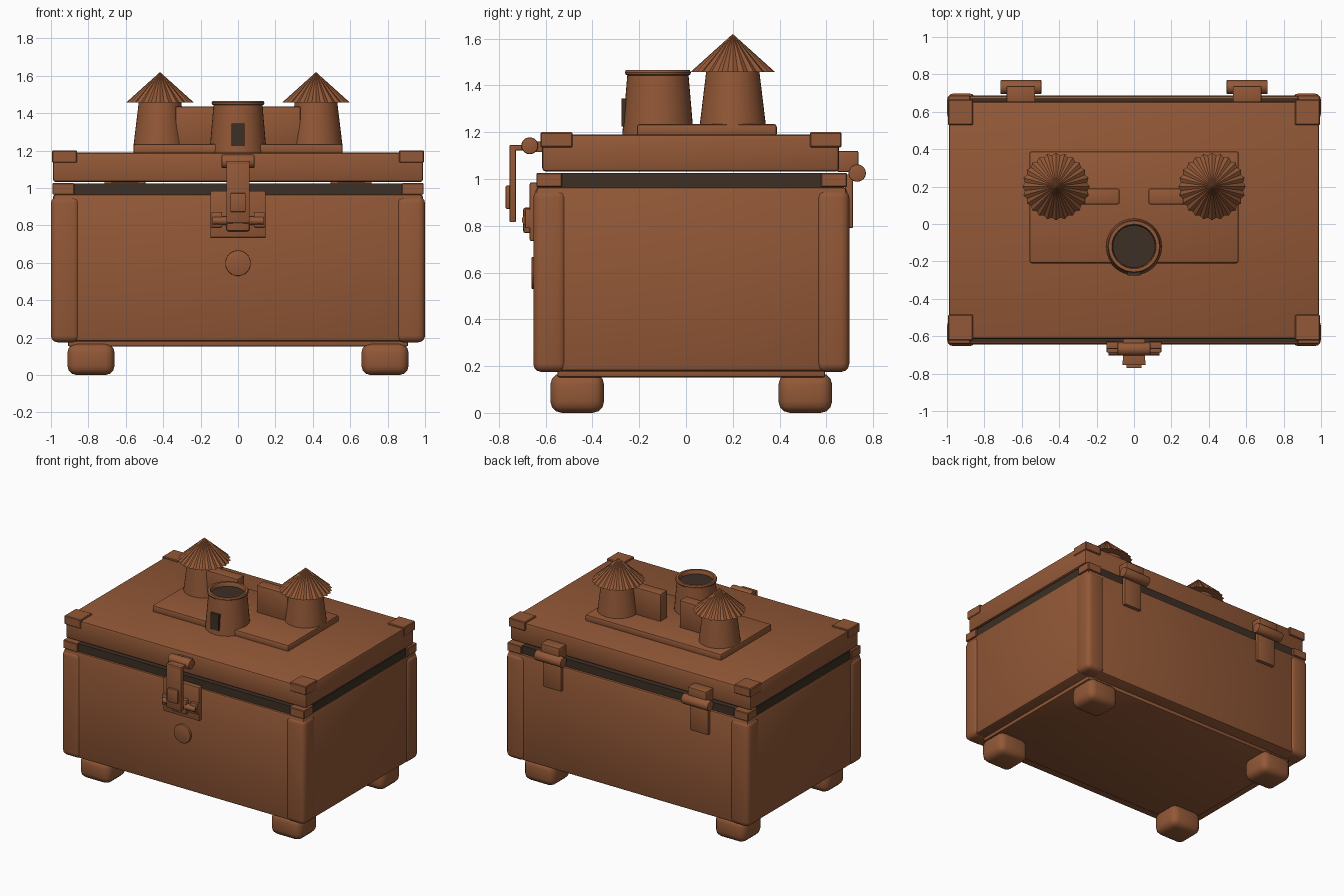
import bpy, bmesh, math
from mathutils import Matrix

if "Cube" in bpy.data.objects:
    bpy.data.objects.remove(bpy.data.objects["Cube"])


def material(name, rgb):
    m = bpy.data.materials.new(name)
    m.diffuse_color = (*rgb, 1)
    m.use_nodes = True
    m.node_tree.nodes["Principled BSDF"].inputs["Base Color"].default_value = m.diffuse_color
    return m


BROWN = material("warm brown", (0.29, 0.098, 0.038))
DARK = material("dark brown", (0.047, 0.029, 0.019))


def finish(bm, name, mat, angle=30):
    bmesh.ops.recalc_face_normals(bm, faces=bm.faces)
    me = bpy.data.meshes.new(name)
    bm.to_mesh(me)
    bm.free()
    ob = bpy.data.objects.new(name, me)
    bpy.context.collection.objects.link(ob)
    me.materials.append(mat)
    if angle:
        bpy.ops.object.select_all(action='DESELECT')
        ob.select_set(True)
        bpy.context.view_layer.objects.active = ob
        bpy.ops.object.shade_smooth_by_angle(angle=math.radians(angle))
    return ob


def box(name, x, y, z, bevel=0.0, seg=2, mat=BROWN):
    """Box between (min, max) pairs, with optional rounded edges."""
    bm = bmesh.new()
    bmesh.ops.create_cube(bm, size=1)
    for v in bm.verts:
        for i, r in enumerate((x, y, z)):
            v.co[i] = max(r) if v.co[i] > 0 else min(r)
    if bevel:
        bmesh.ops.bevel(bm, geom=bm.edges[:], offset=bevel, segments=seg,
                        profile=0.5, affect='EDGES')
    return finish(bm, name, mat)


def rod(name, centre, r, length, axis, bevel=0.0, n=32, mat=BROWN):
    """Cylinder along x, y or z."""
    bm = bmesh.new()
    bmesh.ops.create_cone(bm, cap_ends=True, segments=n, radius1=r, radius2=r, depth=length)
    if bevel:
        rim = [e for e in bm.edges if abs(e.verts[0].co.z - e.verts[1].co.z) < 1e-5]
        bmesh.ops.bevel(bm, geom=rim, offset=bevel, segments=2, profile=0.5, affect='EDGES')
    turn = {'x': Matrix.Rotation(math.pi / 2, 4, 'Y'),
            'y': Matrix.Rotation(math.pi / 2, 4, 'X'), 'z': Matrix()}[axis]
    bm.transform(Matrix.Translation(centre) @ turn)
    return finish(bm, name, mat)


def lathe(name, cx, cy, profile, n=40):
    """Revolve (radius, height) points about a vertical axis."""
    bm = bmesh.new()
    rings = [[bm.verts.new((cx + r * math.cos(math.tau * i / n),
                            cy + r * math.sin(math.tau * i / n), z)) for i in range(n)]
             for r, z in profile]
    for a, b in zip(rings, rings[1:]):
        for i in range(n):
            j = (i + 1) % n
            bm.faces.new((a[i], a[j], b[j], b[i]))
    bm.faces.new(rings[0])
    bm.faces.new(rings[-1])
    return finish(bm, name, BROWN)


def ribbed_roof(name, cx, cy, r, z0, z1, ribs=24):
    """Pleated cone with a flat underside."""
    bm = bmesh.new()
    tip = bm.verts.new((cx, cy, z1))
    n = ribs * 2
    ring = []
    for i in range(n):
        a = math.tau * i / n
        rr = r if i % 2 == 0 else r * 0.93
        ring.append(bm.verts.new((cx + rr * math.cos(a), cy + rr * math.sin(a), z0)))
    for i in range(n):
        bm.faces.new((ring[i], ring[(i + 1) % n], tip))
    bm.faces.new(ring)
    return finish(bm, name, BROWN, angle=0)


# Chest body, base and seam
box("base_plate", (-0.91, 0.91), (-0.55, 0.595), (0.152, 0.2), 0.01)
box("chest_body", (-0.99, 0.99), (-0.643, 0.688), (0.178, 0.968), 0.02)
box("seam_band", (-0.98, 0.98), (-0.628, 0.672), (0.96, 1.025), mat=DARK)
box("chest_lid", (-0.99, 0.99), (-0.615, 0.655), (1.032, 1.19), 0.015)

# Corner fittings and feet
for sx in (-1, 1):
    for side, y_post, y_rim, y_lid, y_foot in (
            ("front", (-0.653, -0.51), (-0.64, -0.53), (-0.622, -0.485), (-0.58, -0.35)),
            ("back", (0.555, 0.698), (0.578, 0.688), (0.53, 0.665), (0.395, 0.625))):
        tag = side + ("_left" if sx < 0 else "_right")
        box("corner_post_" + tag, (sx * 0.845, sx * 1.0), y_post, (0.175, 0.955), 0.035, 3)
        box("rim_bracket_" + tag, (sx * 0.875, sx * 0.992), y_rim, (0.965, 1.026), 0.004, 1)
        box("lid_corner_" + tag, (sx * 0.86, sx * 0.995), y_lid, (1.135, 1.2), 0.005, 1)
        box("foot_" + tag, (sx * 0.66, sx * 0.912), y_foot, (0, 0.17), 0.05, 3)

# Platform, walls and two round huts
box("platform", (-0.56, 0.56), (-0.21, 0.388), (1.18, 1.235), 0.012)
for sx, tag in ((-1, "left"), (1, "right")):
    box("wall_" + tag, (sx * 0.078, sx * 0.335), (0.105, 0.19), (1.225, 1.435), 0.008)
    lathe("hut_" + tag, sx * 0.417, 0.2, [(0.142, 1.225), (0.113, 1.465)])
    ribbed_roof("hut_roof_" + tag, sx * 0.417, 0.2, 0.18, 1.458, 1.62)

# Open central tower with doorway
lathe("tower", 0, -0.12, [(0.153, 1.185), (0.131, 1.443), (0.139, 1.447), (0.141, 1.456),
                          (0.136, 1.466), (0.119, 1.466), (0.114, 1.456), (0.113, 1.43)])
rod("tower_opening", (0, -0.12, 1.433), 0.113, 0.01, 'z', n=40, mat=DARK)
box("tower_door", (-0.034, 0.034), (-0.275, -0.24), (1.225, 1.345), mat=DARK)

# Front latch
box("latch_plate", (-0.148, 0.148), (-0.668, -0.63), (0.735, 0.985), 0.006)
box("latch_catch", (-0.062, 0.062), (-0.697, -0.66), (0.768, 0.878), 0.012)
rod("latch_catch_bar", (0, -0.68, 0.825), 0.022, 0.27, 'x')
for sx, tag in ((-1, "left"), (1, "right")):
    box("latch_lug_" + tag, (sx * 0.085, sx * 0.146), (-0.688, -0.66), (0.79, 0.87), 0.005)
    rod("latch_screw_" + tag, (sx * 0.113, -0.69, 0.82), 0.014, 0.012, 'y', n=16)
rod("latch_pivot", (0, -0.668, 1.142), 0.036, 0.175, 'x', 0.006)
box("latch_mount", (-0.06, 0.06), (-0.66, -0.6), (1.115, 1.16), 0.004)
box("latch_link", (-0.06, 0.06), (-0.755, -0.67), (1.122, 1.145), 0.005)
box("latch_strap", (-0.062, 0.062), (-0.755, -0.727), (0.815, 1.145), 0.006)
box("latch_grip", (-0.041, 0.041), (-0.771, -0.745), (0.872, 0.972), 0.005)
rod("medallion", (0, -0.648, 0.598), 0.068, 0.024, 'y', 0.003, n=48)

# Rear hinges
for sx, tag in ((-1, "left"), (1, "right")):
    cx = sx * 0.605
    box("hinge_upper_" + tag, (cx - 0.077, cx + 0.077), (0.645, 0.737), (1.03, 1.12), 0.006)
    box("hinge_lower_" + tag, (cx - 0.075, cx + 0.075), (0.68, 0.714), (0.79, 1.02), 0.006)
    rod("hinge_barrel_" + tag, (cx, 0.732, 1.025), 0.037, 0.22, 'x', 0.004)
